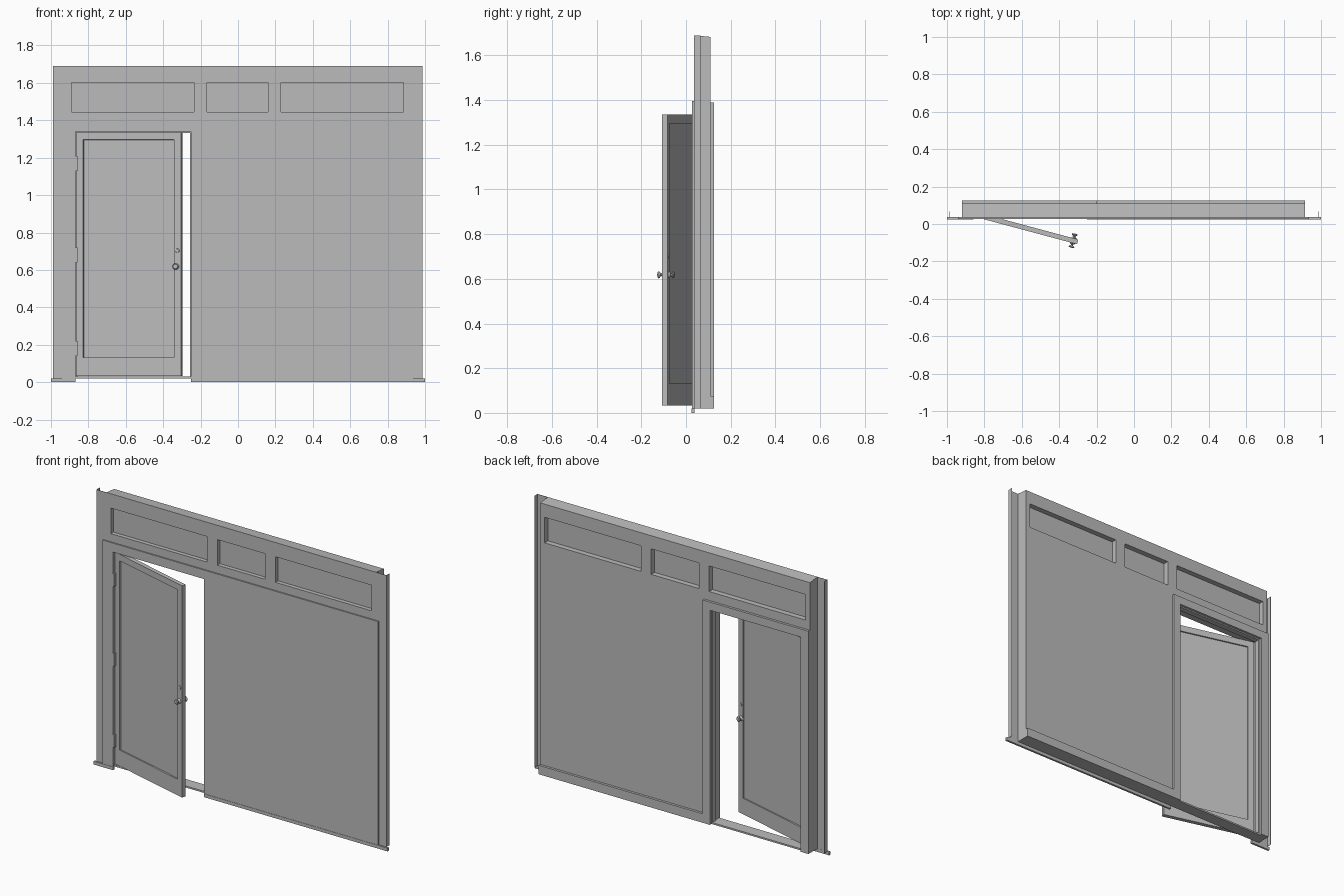
import bpy
import bmesh
import math
from mathutils import Matrix, Vector

cube = bpy.data.objects.get("Cube")
if cube:
    bpy.data.objects.remove(cube, do_unlink=True)

grey = bpy.data.materials.new("plain_grey")
grey.use_nodes = True
grey.diffuse_color = (0.5, 0.5, 0.5, 1)
grey.node_tree.nodes["Principled BSDF"].inputs["Base Color"].default_value = (0.5, 0.5, 0.5, 1)


def add_object(name, bm):
    bmesh.ops.recalc_face_normals(bm, faces=bm.faces)
    mesh = bpy.data.meshes.new(name)
    bm.to_mesh(mesh)
    bm.free()
    mesh.materials.append(grey)
    obj = bpy.data.objects.new(name, mesh)
    bpy.context.collection.objects.link(obj)
    return obj


def box_mesh(x, y, z):
    bm = bmesh.new()
    size = Vector((x[1] - x[0], y[1] - y[0], z[1] - z[0]))
    mid = Vector((sum(x), sum(y), sum(z))) / 2
    bmesh.ops.create_cube(bm, size=1, matrix=Matrix.Translation(mid) @ Matrix.Diagonal(size).to_4x4())
    return bm


def box(name, x, y, z):
    return add_object(name, box_mesh(x, y, z))


def cut(obj, *ranges):
    """Subtract a box from an object and bake the result."""
    cutter = box("cutter", *ranges)
    cutter.hide_render = True
    mod = obj.modifiers.new("cut", "BOOLEAN")
    mod.operation = "DIFFERENCE"
    mod.solver = "EXACT"
    mod.object = cutter
    bpy.context.view_layer.update()
    deps = bpy.context.evaluated_depsgraph_get()
    mesh = bpy.data.meshes.new_from_object(obj.evaluated_get(deps))
    obj.modifiers.clear()
    obj.data = mesh
    bpy.data.objects.remove(cutter, do_unlink=True)


FRONT, SKIN, BACK, TRIM = 0.035, 0.037, 0.11, 0.125
BASE, TOP = 0.02, 1.69
DOOR_L, DOOR_R, DOOR_TOP = -0.868, -0.25, 1.34
doorway = ((DOOR_L, DOOR_R), (-1, 1), (-1, DOOR_TOP))

# Wall core with a slightly sloping top
bm = box_mesh((-0.92, 0.915), (SKIN, BACK), (BASE, TOP))
for v in bm.verts:
    if v.co.y > 0.1 and v.co.z > 1:
        v.co.z -= 0.007
wall = add_object("wall_core", bm)

# Front sheet, its bent side lips and the raised lower panel
skin = box("front_sheet", (-0.988, 0.986), (FRONT, SKIN), (BASE, TOP))
for name, x in (("right_lip", -0.988), ("left_lip", 0.984)):
    box(name, (x, x + 0.002), (SKIN, 0.066), (BASE, TOP))
panel = box("raised_panel", (-0.94, 0.935), (0.027, FRONT), (BASE, 1.395))

# Recessed upper panels, sunk from both sides
for x in ((-0.89, -0.235), (-0.165, 0.16), (0.23, 0.885)):
    cut(wall, x, (-1, 0.06), (1.445, 1.602))
    cut(wall, x, (0.077, 1), (1.445, 1.602))
    cut(skin, x, (-1, 1), (1.445, 1.602))

# Rear door casing, and the doorway through every layer
casing = box("rear_casing", (-0.92, -0.2), (BACK, TRIM), (BASE, 1.39))
for obj in (wall, skin, panel, casing):
    cut(obj, *doorway)

# Baseboard, sill strips, threshold and door stops
box("baseboard", (-0.2, 0.915), (BACK, TRIM), (BASE, 0.075))
box("sill_right", (-1, DOOR_L), (0.025, 0.038), (0, BASE))
box("sill_left", (DOOR_R, 1), (0.025, 0.038), (0, BASE))
box("threshold", (DOOR_L, DOOR_R), (FRONT, BACK), (BASE, 0.03))
box("stop_right", (DOOR_L, DOOR_L + 0.01), (0.076, BACK), (0.03, DOOR_TOP))
box("stop_left", (DOOR_R - 0.006, DOOR_R), (0.076, BACK), (0.03, DOOR_TOP))
box("stop_top", (DOOR_L, DOOR_R), (0.076, BACK), (DOOR_TOP - 0.008, DOOR_TOP))

# Door leaf in hinge space, with a sunk panel on each face
WIDTH, THICK = 0.58, 0.026
swing = Matrix.Translation((-0.865, 0.042, 0)) @ Matrix.Rotation(math.radians(-15), 4, "Z")
bm = box_mesh((0, WIDTH), (0, THICK), (0.033, 1.335))
bm.normal_update()
for face in [f for f in bm.faces if abs(f.normal.y) > 0.9]:
    bmesh.ops.inset_individual(bm, faces=[face], thickness=0.055)
    for v in face.verts:
        if v.co.z < 0.5:
            v.co.z += 0.06
    bmesh.ops.inset_individual(bm, faces=[face], thickness=0.001, depth=-0.008)
add_object("door", bm).matrix_world = swing


def turned(name, profile, origin, side):
    """Lathe a (radius, height) profile outward from a door face."""
    bm = bmesh.new()
    verts = [bm.verts.new((r, 0, h)) for r, h in profile]
    edges = [bm.edges.new(pair) for pair in zip(verts, verts[1:])]
    bmesh.ops.spin(bm, geom=verts + edges, axis=(0, 0, 1), cent=(0, 0, 0),
                   angle=math.tau, steps=16)
    bmesh.ops.remove_doubles(bm, verts=bm.verts, dist=0.0001)
    obj = add_object(name, bm)
    turn = Matrix.Rotation(math.radians(90 * -side), 4, "X")
    obj.matrix_world = swing @ Matrix.Translation(origin) @ turn
    for poly in obj.data.polygons:
        poly.use_smooth = True
    obj.data.set_sharp_from_angle(angle=math.radians(35))


# Knobs and locks on both faces
knob = [(0, 0), (0.015, 0), (0.013, 0.004), (0.006, 0.008), (0.006, 0.012),
        (0.014, 0.017), (0.016, 0.021), (0.012, 0.025), (0, 0.026)]
lock = [(0, 0), (0.011, 0), (0.010, 0.003), (0, 0.004)]
for label, y, side in (("front", 0, -1), ("rear", THICK, 1)):
    turned(label + "_knob", knob, (0.555, y, 0.618), side)
    turned(label + "_lock", lock, (0.56, y, 0.703), side)

# Hinges
for name, z in (("lower", 0.18), ("middle", 0.68), ("upper", 1.17)):
    box(name + "_hinge", (-0.872, -0.859), (0.024, 0.044), (z - 0.04, z + 0.04))
